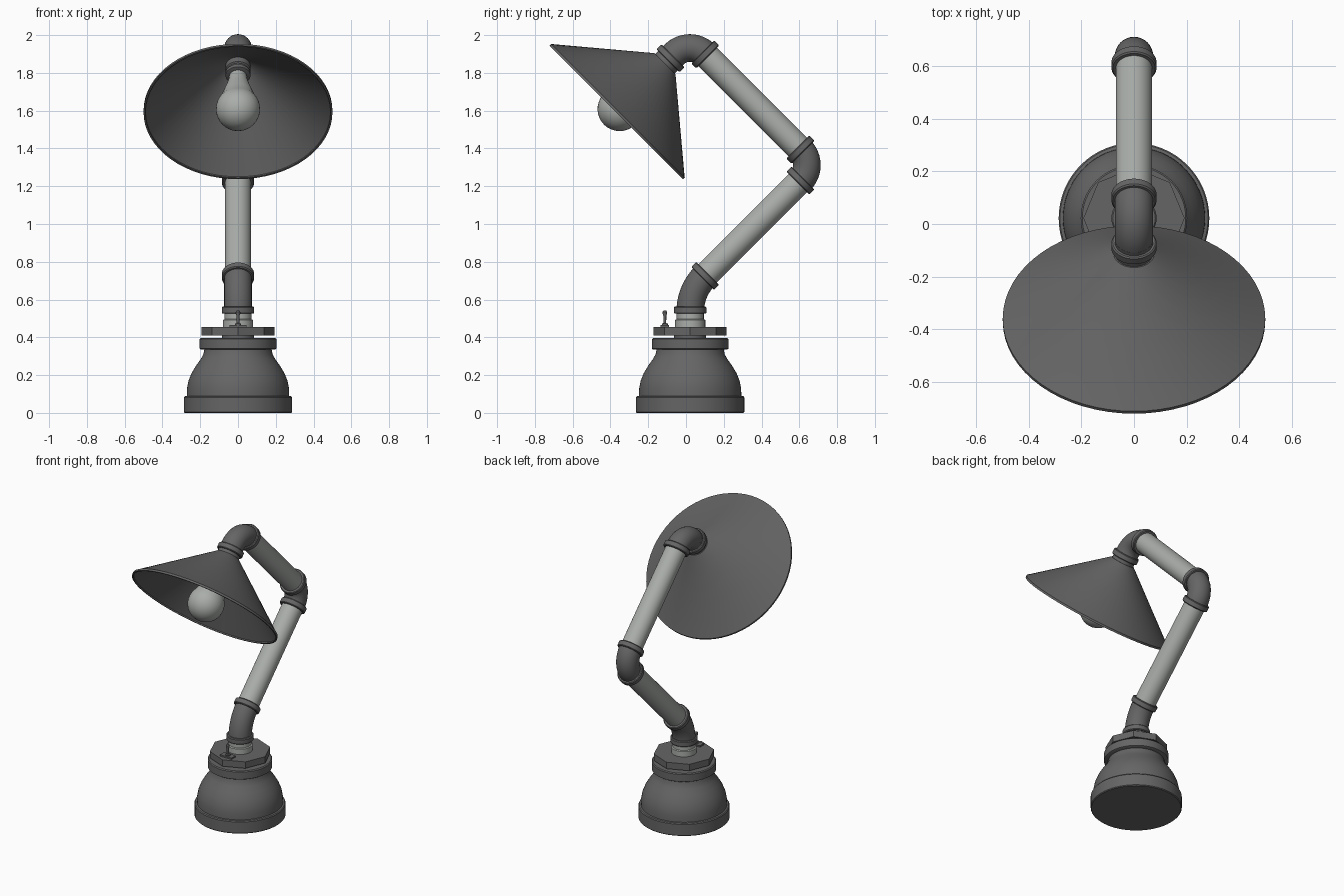
import bpy, bmesh, math
from mathutils import Vector, Matrix

cube = bpy.data.objects.get("Cube")
if cube:
    bpy.data.objects.remove(cube, do_unlink=True)


def material(name, rgb):
    m = bpy.data.materials.new(name)
    m.use_nodes = True
    m.diffuse_color = (*rgb, 1)
    bsdf = next(n for n in m.node_tree.nodes if n.type == 'BSDF_PRINCIPLED')
    bsdf.inputs["Base Color"].default_value = (*rgb, 1)
    return m


DARK = material("dark iron", (0.13, 0.13, 0.13))
LIGHT = material("pale steel", (0.40, 0.42, 0.40))
UP = Vector((0, 0, 1))


def finish(name, bm, mat, smooth=35):
    bmesh.ops.recalc_face_normals(bm, faces=bm.faces)
    mesh = bpy.data.meshes.new(name)
    bm.to_mesh(mesh)
    bm.free()
    mesh.materials.append(mat)
    if smooth:
        mesh.shade_smooth()
        mesh.set_sharp_from_angle(angle=math.radians(smooth))
    ob = bpy.data.objects.new(name, mesh)
    bpy.context.collection.objects.link(ob)
    return ob


def loft(name, rings, mat, smooth=35, closed=False):
    """Skin a list of equal point rings, capping the ends unless closed."""
    bm = bmesh.new()
    loops = [[bm.verts.new(p) for p in ring] for ring in rings]
    n = len(loops[0])
    pairs = list(zip(loops, loops[1:])) + ([(loops[-1], loops[0])] if closed else [])
    for a, b in pairs:
        for i in range(n):
            j = (i + 1) % n
            bm.faces.new((a[i], a[j], b[j], b[i]))
    if not closed:
        bm.faces.new(loops[0])
        bm.faces.new(loops[-1])
    return finish(name, bm, mat, smooth)


def circle(center, axis, r, n):
    """Circle around an axis lying in the arm plane."""
    side = Vector((1, 0, 0))
    other = axis.cross(side)
    return [center + r * (math.cos(t) * side + math.sin(t) * other)
            for t in (math.tau * i / n for i in range(n))]


def lathe(name, profile, mat, origin, axis=UP, n=48, **kw):
    """Turn (radius, distance) pairs around an axis."""
    return loft(name, [circle(origin + axis * d, axis, r, n) for r, d in profile], mat, **kw)


def collar(name, center, axis, r=0.086, h=0.038):
    b = 0.005
    lathe(name, [(r - b, -h / 2), (r, b - h / 2), (r, h / 2 - b), (r - b, h / 2)],
          DARK, center, axis)


def elbow(name, corner, d_in, d_out, length, r=0.073, steps=12):
    """Round bend whose ends lie at a given distance from the corner."""
    turn = d_in.angle(d_out)
    radius = length / math.tan(turn / 2)
    start = corner - d_in * length
    inward = (d_out - d_in * d_in.dot(d_out)).normalized()
    rings = []
    for i in range(steps + 1):
        t = turn * i / steps
        p = start + radius * (math.sin(t) * d_in + (1 - math.cos(t)) * inward)
        rings.append(circle(p, math.cos(t) * d_in + math.sin(t) * inward, r, 32))
    loft(name, rings, DARK)
    return start, corner + d_out * length


# Base: flared foot, bell and rim
foot = Vector((0, 0.022, 0))
lathe("base_bell", [(0.282, 0), (0.287, 0.005), (0.287, 0.082), (0.282, 0.088),
                    (0.271, 0.09), (0.27, 0.13), (0.262, 0.17), (0.246, 0.21),
                    (0.222, 0.25), (0.197, 0.285), (0.183, 0.31), (0.178, 0.337)],
      DARK, foot, n=64)
lathe("base_rim", [(0.195, 0.335), (0.203, 0.34), (0.203, 0.39), (0.197, 0.396)],
      DARK, foot, n=64)
lathe("base_neck", [(0.085, 0.39), (0.085, 0.42)], DARK, foot)
lathe("octagonal_nut", [(0.193, 0.41), (0.193, 0.455)], DARK, foot, n=8, smooth=0)
lathe("stem_pipe", [(0.08, 0.45), (0.08, 0.492), (0.072, 0.496), (0.072, 0.54)],
      LIGHT, foot)

# Toggle switch on the front of the nut
switch = Vector((0, -0.112, 0.455))
bm = bmesh.new()
bmesh.ops.create_cube(bm, size=1, matrix=Matrix.Translation(switch + UP * 0.004)
                      @ Matrix.Diagonal((0.09, 0.045, 0.012, 1)))
finish("switch_plate", bm, DARK, 0)
lathe("switch_lever", [(0.016, 0), (0.016, 0.018), (0.007, 0.02), (0.008, 0.06), (0.012, 0.07),
                       (0.012, 0.08), (0.007, 0.087)], DARK, switch, n=16)

# Arm: three elbows joined by two straight pipes
s = math.sqrt(0.5)
back_up, front_up, front_down = (Vector((0, y, z)) for y, z in ((s, s), (-s, s), (-s, -s)))
low_in, low_out = elbow("lower_elbow", Vector((0, 0.022, 0.646)), UP, back_up, 0.112)
mid_in, mid_out = elbow("middle_elbow", Vector((0, 0.688, 1.312)), back_up, front_up, 0.116)
head = Vector((0, 0.02, 1.98))
top_in, top_out = elbow("upper_elbow", head, front_up, front_down, 0.116)

for name, a, b in (("lower_arm", low_out, mid_in), ("upper_arm", mid_out, top_in)):
    axis = (b - a).normalized()
    lathe(name, [(0.069, 0), (0.069, (b - a).length)], LIGHT, a, axis)

for name, p, axis in (("stem_collar", low_in + UP * 0.01, UP),
                      ("lower_arm_collar", low_out, back_up),
                      ("middle_lower_collar", mid_in, back_up),
                      ("middle_upper_collar", mid_out, front_up),
                      ("upper_arm_collar", top_in, front_up),
                      ("shade_collar", head + front_down * 0.145, front_down)):
    collar(name, p, axis)
lathe("shade_neck", [(0.073, 0.11), (0.073, 0.2)], DARK, head, front_down)

# Shade: thin hollow cone with a small lip
lathe("shade", [(0.06, 0.185), (0.078, 0.185), (0.496, 0.535), (0.5, 0.537),
                (0.5, 0.55), (0.49, 0.55), (0.49, 0.542), (0.06, 0.197)],
      DARK, head, front_down, n=64, closed=True)

# Socket and pear-shaped bulb
lathe("bulb_socket", [(0.066, 0.19), (0.066, 0.235), (0.058, 0.24), (0.058, 0.25),
                      (0.066, 0.255), (0.066, 0.275), (0.05, 0.28)],
      DARK, head, front_down, n=32)
bulb = [(0.045, 0.27), (0.05, 0.31), (0.064, 0.36), (0.084, 0.42)]
for i in range(13):
    t = math.radians(-35 + 124 * i / 12)
    bulb.append((0.117 * math.cos(t), 0.525 + 0.117 * math.sin(t)))
lathe("bulb", bulb, LIGHT, head, front_down, n=32, smooth=60)
